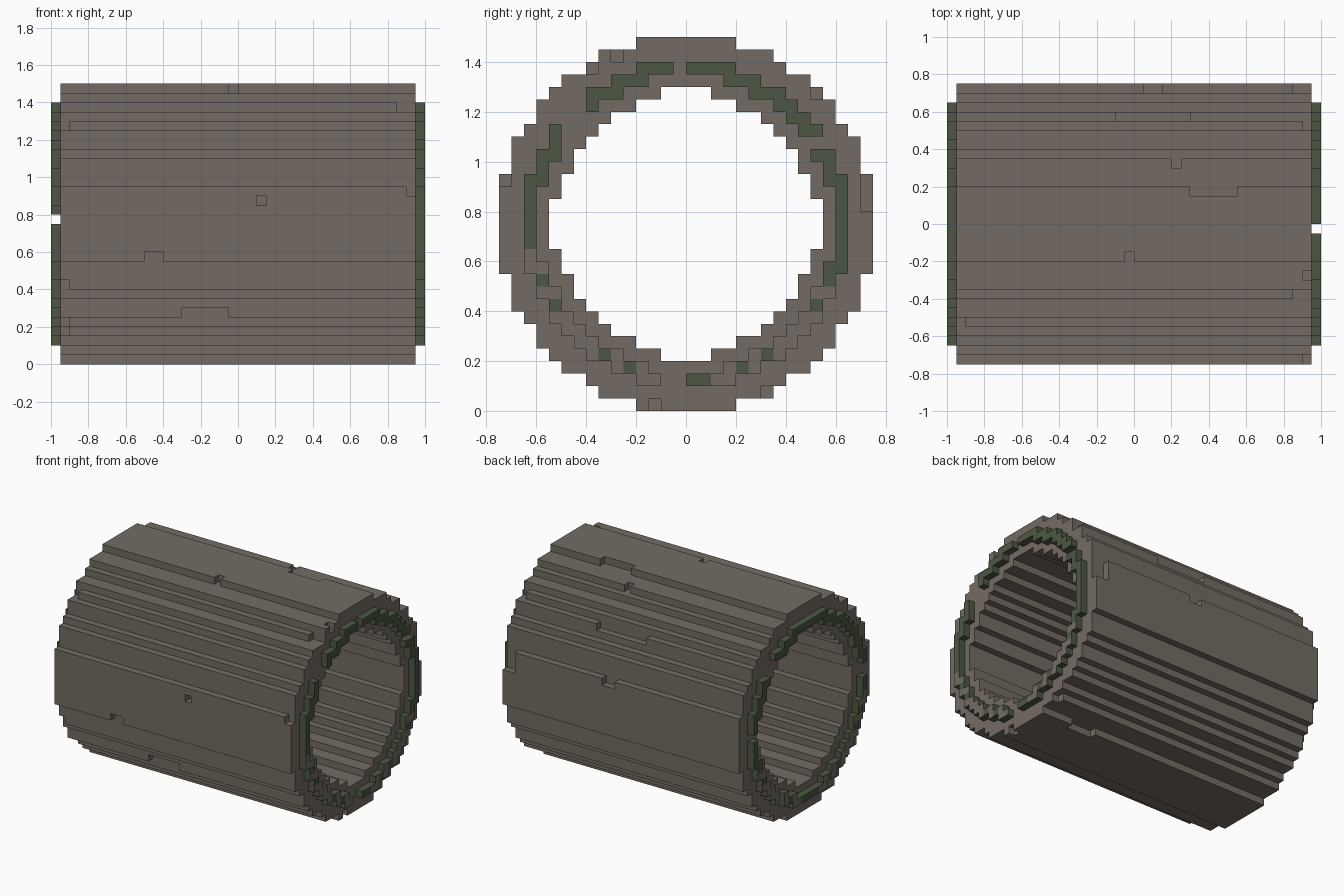
import bpy
import math

cube = bpy.data.objects.get("Cube")
if cube:
    bpy.data.objects.remove(cube)

S = 0.05  # block size


def material(name, colour):
    m = bpy.data.materials.new(name)
    m.use_nodes = True
    m.diffuse_color = (*colour, 1)
    bsdf = m.node_tree.nodes["Principled BSDF"]
    bsdf.inputs["Base Color"].default_value = (*colour, 1)
    bsdf.inputs["Roughness"].default_value = 0.9
    return m


stone = material("grey brown stone", (0.175, 0.148, 0.127))
moss = material("moss green", (0.073, 0.095, 0.056))


def build(name, cells, mats, rule=None):
    """Skin a set of block cells with only its exposed square faces."""
    verts, faces, slots = {}, [], []
    for cell in sorted(cells):
        for axis in range(3):
            for side in (0, 1):
                near = list(cell)
                near[axis] += 2 * side - 1
                if tuple(near) in cells:
                    continue
                quad = []
                for u, v in ((0, 0), (1, 0), (1, 1), (0, 1)):
                    p = list(cell)
                    p[axis] += side
                    p[(axis + 1) % 3] += u
                    p[(axis + 2) % 3] += v
                    quad.append(verts.setdefault(tuple(p), len(verts)))
                faces.append(quad if side else quad[::-1])
                slots.append(rule(cell, axis) if rule else 0)
    mesh = bpy.data.meshes.new(name)
    points = [(x * S, y * S, (z + 15) * S) for x, y, z in verts]
    mesh.from_pydata(points, [], faces)
    for m in mats:
        mesh.materials.append(m)
    mesh.polygons.foreach_set("material_index", slots)
    mesh.update()
    obj = bpy.data.objects.new(name, mesh)
    bpy.context.collection.objects.link(obj)
    return obj


def radius2(y, z):
    return (y + 0.5) ** 2 + (z + 0.5) ** 2


# Stepped tube wall: round outside, bore given as half widths per row
bore = [11, 11, 10, 10, 9, 9, 8, 7, 6, 4, 2]


def in_bore(y, z):
    u, v = max(y, -y - 1), max(z, -z - 1)
    return v < len(bore) and u < bore[v]


grid = [(y, z) for y in range(-15, 15) for z in range(-15, 15)]
section = [c for c in grid if radius2(*c) <= 225 and not in_bore(*c)]
tube = {(x, y, z) for x in range(-19, 19) for y, z in section}

# Chipped blocks: first x, end x, row, grouped by the side they are cut from
chips = {
    "front": [(2, 3, 2), (-10, -8, -4), (-6, -1, -10), (-19, -18, 10),
              (-19, -18, -7), (-19, -18, -12), (-19, -18, -11), (18, 19, 3)],
    "top": [(4, 5, 6), (6, 11, 3), (-1, 0, -4), (1, 3, 14), (-2, 6, 11),
            (18, 19, 10), (18, 19, -6), (17, 19, -8), (-19, -18, -11)],
    "back": [(17, 19, 1), (17, 19, 2), (17, 19, 3)],
    "bottom": [(18, 19, 6), (18, 19, -3), (10, 14, 3)],
}
chipped = set()
for side, cuts in chips.items():
    pick = min if side in ("front", "bottom") else max
    for start, end, row in cuts:
        if side in ("front", "back"):
            y, z = pick(c for c in section if c[1] == row)
        else:
            y, z = pick(c for c in section if c[0] == row)
        chipped |= {(x, y, z) for x in range(start, end)}
build("tube_wall", tube - chipped, [stone])

# Raised mossy rings on both ends, broken by gaps at these angles
gaps = [(28.5, 33), (90, 95), (130, 143), (262, 270)]


def ring_colour(cell, axis):
    """Lower end faces are bare stone except along the ring's middle."""
    y, z = cell[1:]
    worn = axis == 0 and z < (-4 if y > 0 else -2)
    return int(worn and abs(math.sqrt(radius2(y, z)) - 12.4) > 0.25)


for name, x, turn in (("left_end_ring", 19, 0), ("right_end_ring", -20, 90)):
    ring = set()
    for y, z in grid:
        angle = (math.degrees(math.atan2(z + 0.5, y + 0.5)) + turn) % 360
        broken = any(a < angle < b for a, b in gaps)
        if 140 < radius2(y, z) <= 169 and not broken:
            ring.add((x, y, z))
    build(name, ring, [moss, stone], ring_colour)
